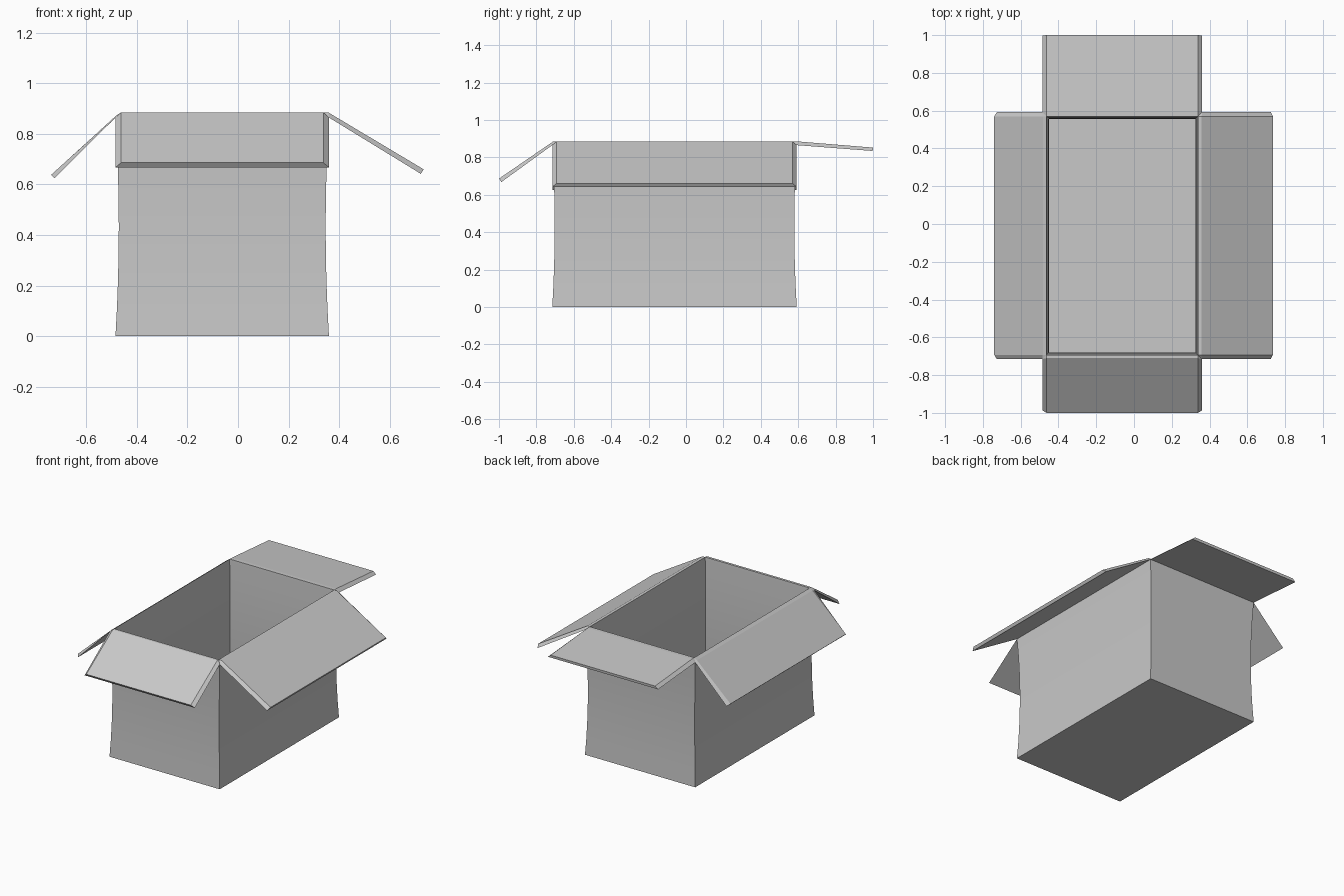
import bpy
import bmesh

cube = bpy.data.objects.get("Cube")
if cube:
    bpy.data.objects.remove(cube, do_unlink=True)

# Main dimensions
X0, X1, Y0, Y1 = -0.485, 0.36, -0.715, 0.592
RIM_OUT, RIM_IN = 0.865, 0.885
THICK, PINCH, ROWS = 0.022, 0.013, 8

grey = bpy.data.materials.new("cardboard grey")
grey.use_nodes = True
colour = (0.58, 0.58, 0.58, 1)
grey.diffuse_color = colour
grey.node_tree.nodes["Principled BSDF"].inputs["Base Color"].default_value = colour


def finish(name, bm, smooth=False):
    bmesh.ops.recalc_face_normals(bm, faces=bm.faces)
    mesh = bpy.data.meshes.new(name)
    bm.to_mesh(mesh)
    bm.free()
    mesh.materials.append(grey)
    obj = bpy.data.objects.new(name, mesh)
    bpy.context.collection.objects.link(obj)
    if smooth:
        bpy.ops.object.select_all(action="DESELECT")
        bpy.context.view_layer.objects.active = obj
        obj.select_set(True)
        bpy.ops.object.shade_smooth_by_angle()
    return obj


def ring(bm, inset, z):
    a, b, c, d = X0 + inset, X1 - inset, Y0 + inset, Y1 - inset
    return [bm.verts.new((x, y, z)) for x, y in ((a, c), (b, c), (b, d), (a, d))]


def waist(t):
    return PINCH * 4 * t * (1 - t)


# Box shell: up the outside, over the rim, down the inside
bm = bmesh.new()
steps = [i / ROWS for i in range(ROWS + 1)]
rings = [ring(bm, waist(t), RIM_OUT * t) for t in steps]
rings += [ring(bm, THICK + waist(t), THICK + (RIM_IN - THICK) * t)
          for t in reversed(steps)]
for low, high in zip(rings, rings[1:]):
    for i in range(4):
        j = (i + 1) % 4
        bm.faces.new((low[i], low[j], high[j], high[i]))
bm.faces.new(rings[0])
bm.faces.new(rings[-1])
finish("box_body", bm, smooth=True)


# Open flaps: wide underside, narrower upper side, mitred edges
def flap(name, axis, rim, hinge, tip_top, tip_under):
    sign = 1 if rim > 0 else -1
    low, high = (Y0, Y1) if axis == "x" else (X0, X1)
    section = [(rim, RIM_OUT, 0), (rim - sign * THICK, RIM_IN, THICK),
               (*hinge, THICK), (*tip_top, THICK), (*tip_under, 0)]
    bm = bmesh.new()
    ends = []
    for edge, inward in ((low, 1), (high, -1)):
        verts = []
        for out, z, inset in section:
            along = edge + inward * inset
            co = (out, along, z) if axis == "x" else (along, out, z)
            verts.append(bm.verts.new(co))
        ends.append(verts)
    a, b = ends
    for i in range(1, 5):
        j = (i + 1) % 5
        bm.faces.new((a[i], a[j], b[j], b[i]))
    for end in ends:
        # Rim corner, then the long edge strip
        bm.faces.new(end[:3])
        bm.faces.new((end[0], end[2], end[3], end[4]))
    finish(name, bm)


flap("front_flap", "y", Y0, (-0.71, 0.885), (-1.0, 0.686), (-0.987, 0.668))
flap("back_flap", "y", Y1, (0.595, 0.885), (1.0, 0.852), (0.998, 0.834))
flap("right_flap", "x", X0, (-0.483, 0.872), (-0.74, 0.638), (-0.726, 0.625))
flap("left_flap", "x", X1, (0.358, 0.885), (0.735, 0.66), (0.724, 0.642))
